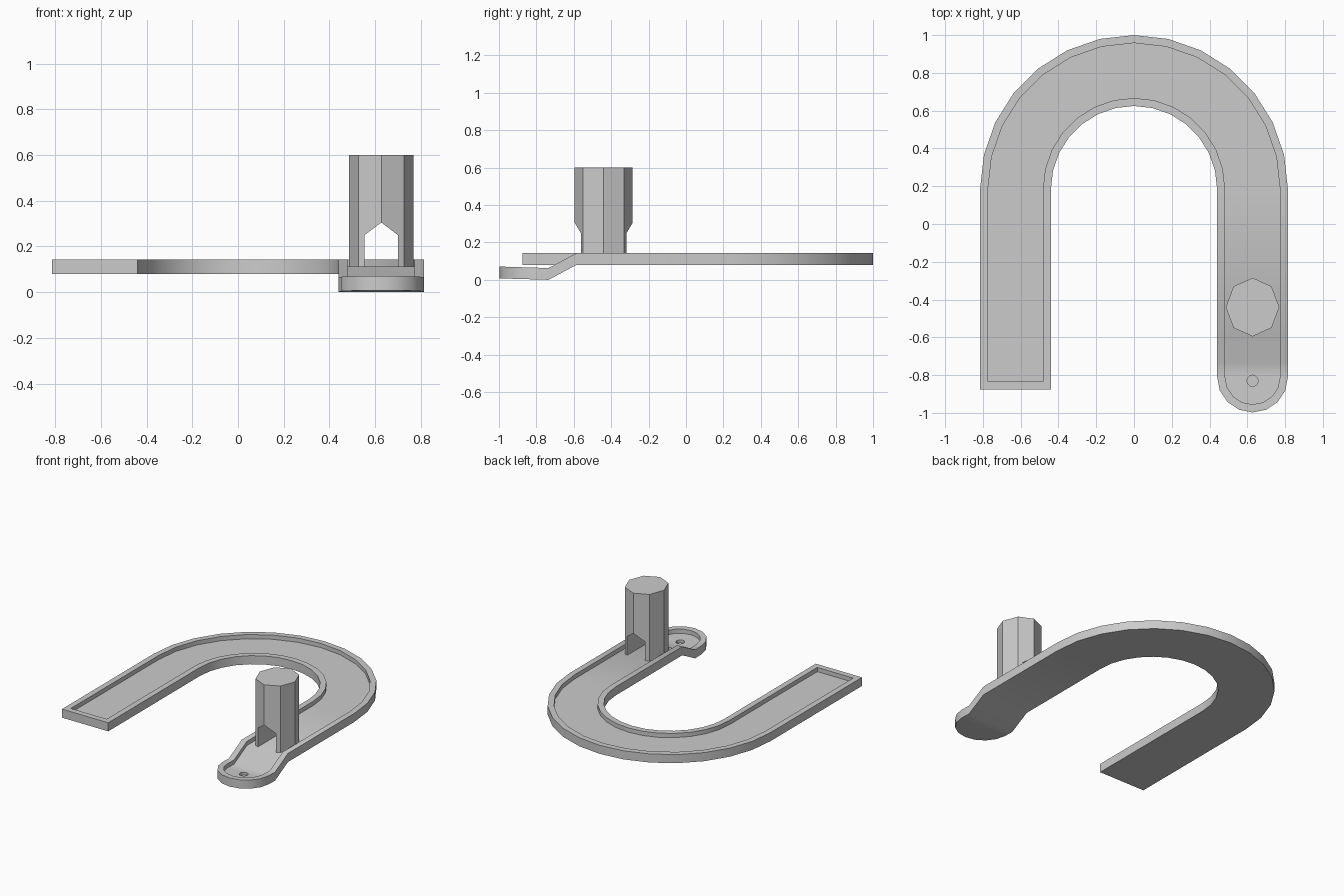
import bpy, bmesh
from math import sin, cos, pi, radians

if "Cube" in bpy.data.objects:
    bpy.data.objects.remove(bpy.data.objects["Cube"])

CX, HALF, RIM, ARC_Y = 0.6275, 0.1875, 0.042, 0.185
CAP_Y = -0.81


def make(name, bm):
    bmesh.ops.remove_doubles(bm, verts=bm.verts, dist=1e-5)
    bmesh.ops.recalc_face_normals(bm, faces=bm.faces)
    me = bpy.data.meshes.new(name)
    bm.to_mesh(me)
    bm.free()
    ob = bpy.data.objects.new(name, me)
    bpy.context.collection.objects.link(ob)
    return ob


def prism(name, bottom, offset):
    bm = bmesh.new()
    n = len(bottom)
    a = [bm.verts.new(p) for p in bottom]
    b = [bm.verts.new([p[k] + offset[k] for k in range(3)]) for p in bottom]
    bm.faces.new(a)
    bm.faces.new(b)
    for i in range(n):
        j = (i + 1) % n
        bm.faces.new((a[i], a[j], b[j], b[i]))
    return make(name, bm)


def activate(ob):
    bpy.ops.object.select_all(action='DESELECT')
    ob.select_set(True)
    bpy.context.view_layer.objects.active = ob


def cut(ob, cutter):
    activate(ob)
    mod = ob.modifiers.new("cut", 'BOOLEAN')
    mod.operation = 'DIFFERENCE'
    mod.solver = 'EXACT'
    mod.object = cutter
    bpy.ops.object.modifier_apply(modifier=mod.name)
    bpy.data.objects.remove(cutter, do_unlink=True)


def base_z(y, x):
    """Underside height: flat track, ramp down, slightly raised tip."""
    if x < 0 or y >= -0.585:
        return 0.08
    if y > -0.735:
        return 0.08 * (y + 0.735) / 0.15
    return 0.008 * (-0.735 - y) / 0.265


# Stations along the track: left and right edge points at a given inset
def edges(inset):
    h = HALF - inset
    s = [((-CX - h, y), (-CX + h, y)) for y in (-0.875 + inset,)]
    for i in range(15):
        a = pi - pi * i / 14
        s.append(tuple(((CX + o) * cos(a), ARC_Y + (CX + o) * sin(a)) for o in (h, -h)))
    s += [((CX + h, y), (CX - h, y)) for y in (-0.585, -0.735)]
    for i in range(5):
        a = pi / 2 * i / 4
        y = CAP_Y - h * sin(a)
        s.append(((CX + h * cos(a), y), (CX - h * cos(a), y)))
    return s


# Channel track with raised rim
bm = bmesh.new()
rings = []
for inset, dz in ((0, 0), (0, 0.063), (RIM, 0.063), (RIM, 0.032)):
    rings.append([[bm.verts.new((x, y, base_z(y, x) + dz)) for x, y in side]
                  for side in zip(*edges(inset))])
loops = [r[0] + r[1][::-1] for r in rings]
n = len(loops[0])
for lo, hi in zip(loops, loops[1:]):
    for i in range(n):
        j = (i + 1) % n
        bm.faces.new((lo[i], lo[j], hi[j], hi[i]))
for l, r in (rings[0], rings[3]):
    for i in range(len(l) - 1):
        bm.faces.new((l[i], l[i + 1], r[i + 1], r[i]))
track = make("track", bm)

# Small blind hole in the rounded end
hole = [(CX + 0.03 * cos(pi * i / 6), -0.83 + 0.03 * sin(pi * i / 6), 0.015) for i in range(12)]
cut(track, prism("hole_cutter", hole, (0, 0, 0.1)))

# Octagonal post with a pointed archway running front to back
octagon = [(CX + 0.142 * cos(pi * i / 4), -0.44 + 0.155 * sin(pi * i / 4), 0.108) for i in range(8)]
post = prism("post", octagon, (0, 0, 0.492))
arch = [(CX + x, -0.8, z) for x, z in
        ((-0.073, 0.0), (0.073, 0.0), (0.073, 0.25), (0, 0.305), (-0.073, 0.25))]
cut(post, prism("arch_cutter", arch, (0, 0.7, 0)))

# Smooth the curved walls, keep corners crisp
for ob in (track, post):
    activate(ob)
    bpy.ops.object.shade_smooth_by_angle(angle=radians(30))
